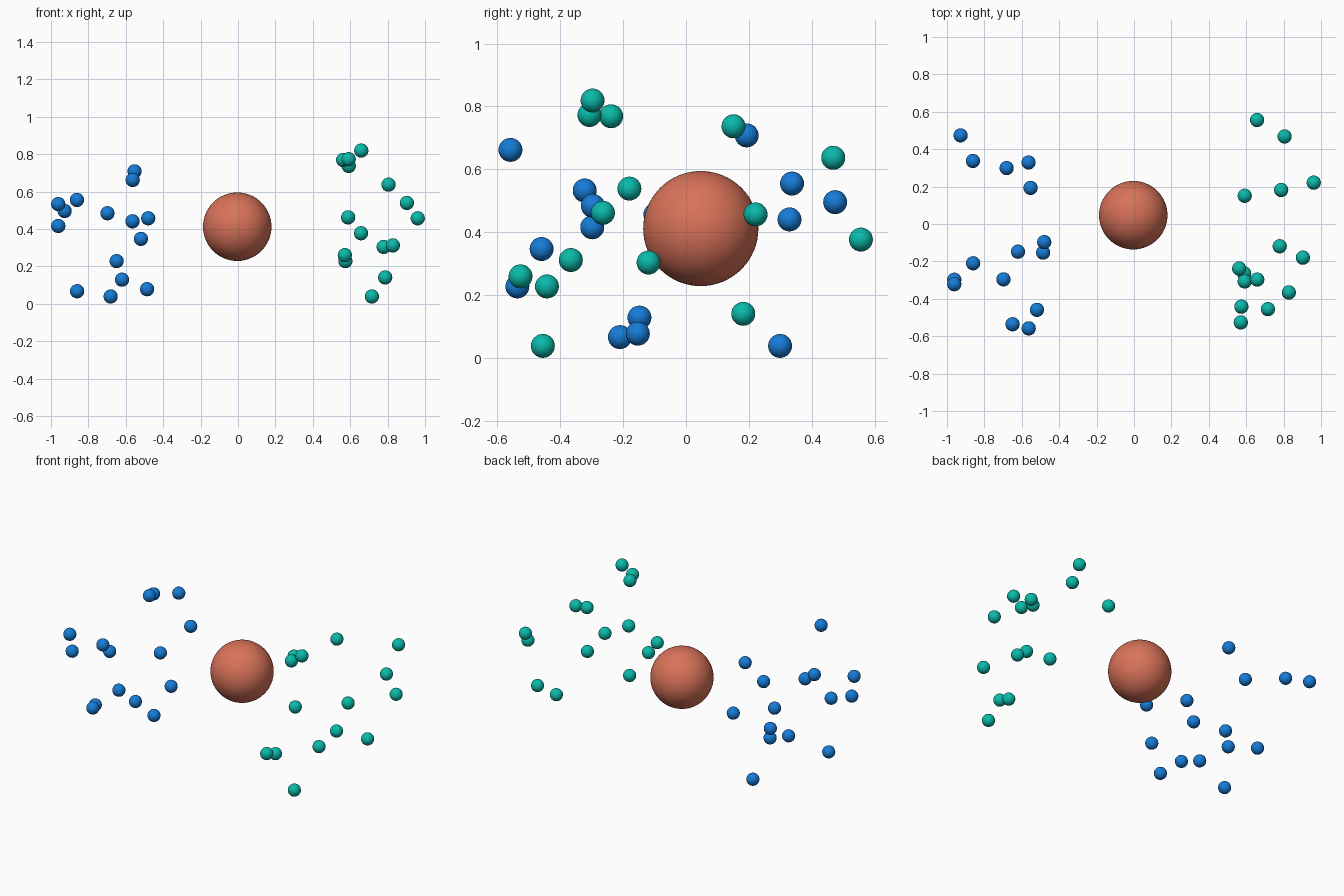
import bpy, bmesh

def material(name, color):
    m = bpy.data.materials.new(name)
    m.diffuse_color = (*color, 1)
    return m

def ball_mesh(name, radius, segments, rings, mat):
    me = bpy.data.meshes.new(name)
    bm = bmesh.new()
    bmesh.ops.create_uvsphere(bm, u_segments=segments, v_segments=rings, radius=radius)
    for f in bm.faces:
        f.smooth = True
    bm.to_mesh(me)
    bm.free()
    me.materials.append(mat)
    return me

def place(name, mesh, loc):
    ob = bpy.data.objects.new(name, mesh)
    ob.location = loc
    bpy.context.collection.objects.link(ob)

# central sphere
core = ball_mesh("central_sphere", 0.183, 64, 32, material("coral", (0.69, 0.17, 0.10)))
place("central_sphere", core, (-0.004, 0.047, 0.412))

# scattered small balls: blue cluster on the left, teal cluster on the right
blue_spots = [
    (-.563, -.558, .662), (-.961, -.322, .533), (-.698, -.296, .484),
    (-.961, -.298, .416), (-.519, -.459, .347), (-.649, -.536, .228),
    (-.620, -.148, .129), (-.860, -.210, .067), (-.486, -.153, .078),
    (-.681, .299, .039), (-.564, .329, .441), (-.861, .337, .555),
    (-.927, .474, .496), (-.553, .193, .708), (-.480, -.097, .457)]
teal_spots = [
    (.659, -.297, .819), (.592, -.307, .773), (.562, -.238, .769),
    (.592, .151, .737), (.805, .468, .637), (.903, -.180, .539),
    (.589, -.264, .462), (.961, .221, .457), (.658, .556, .377),
    (.779, -.119, .304), (.828, -.366, .312), (.571, -.526, .260),
    (.574, -.442, .228), (.787, .182, .141), (.716, -.455, .039)]

for label, color, spots in (("blue_ball", (0.008, 0.2, 0.68), blue_spots),
                            ("teal_ball", (0.003, 0.485, 0.40), teal_spots)):
    mesh = ball_mesh(label, 0.038, 32, 16, material(label, color))
    for i, p in enumerate(spots, 1):
        place(f"{label}_{i:02d}", mesh, p)
